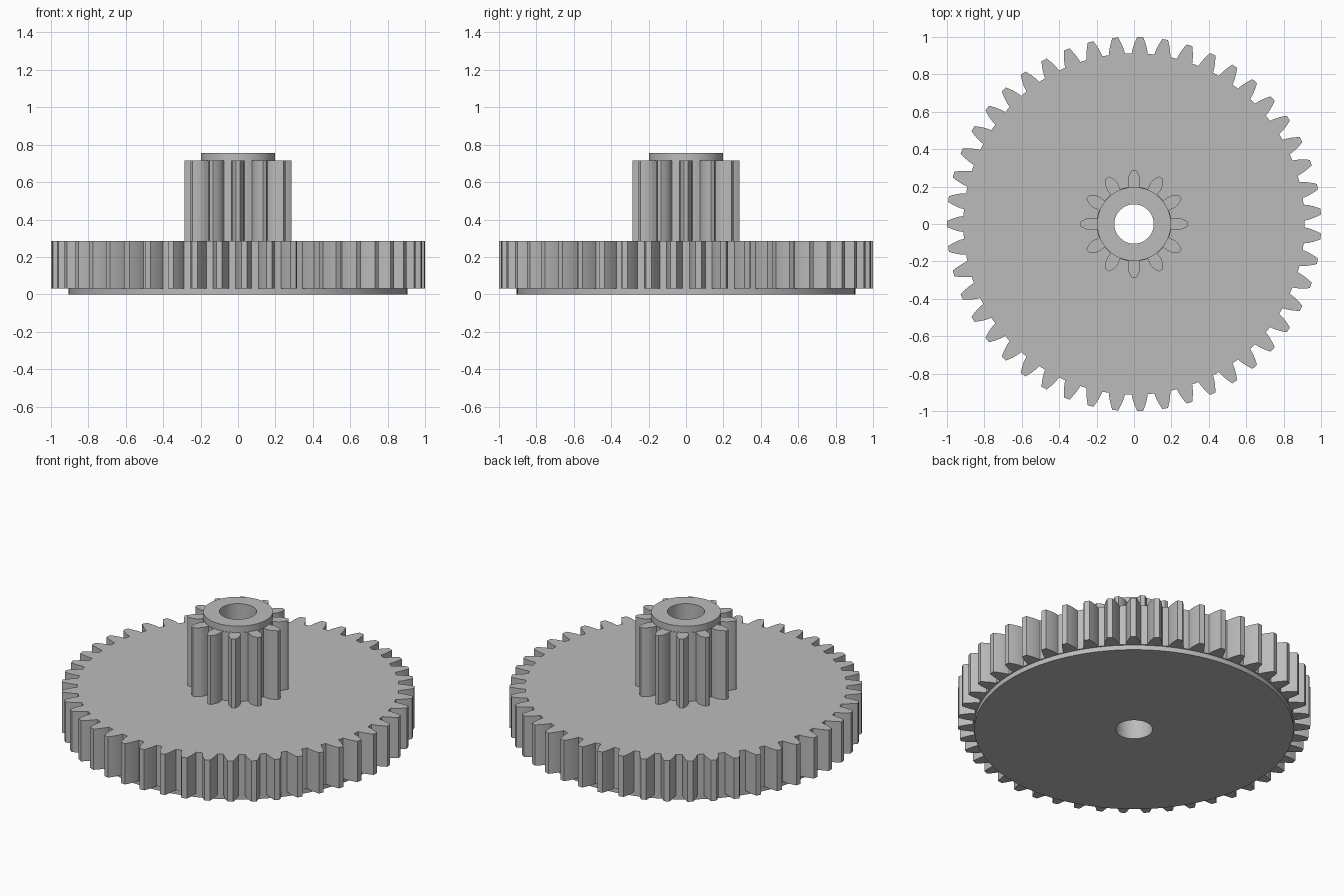
import bpy, bmesh
from math import pi, sin, cos, tan, acos, radians

cube = bpy.data.objects.get("Cube")
if cube:
    bpy.data.objects.remove(cube, do_unlink=True)

BORE = 0.105
MODULE = 0.0408

grey = bpy.data.materials.new("plain grey")
grey.use_nodes = True
colour = (0.5, 0.5, 0.5, 1)
grey.diffuse_color = colour
grey.node_tree.nodes["Principled BSDF"].inputs["Base Color"].default_value = colour


def involute(r, base):
    a = acos(min(1, base / r))
    return tan(a) - a


def gear_outline(teeth, root, tip, start):
    """Polar outline (radius, angle) of an involute gear."""
    pitch = MODULE * teeth / 2
    base = pitch * cos(radians(20))
    widest = pi / (2 * teeth) + involute(pitch, base)
    low = max(root, base)
    radii = [low + (tip - low) * i / 5 for i in range(6)]
    flank = [(r, widest - involute(r, base)) for r in radii]
    if root < base:
        flank.insert(0, (root, widest))
    step = 2 * pi / teeth
    points = []
    for t in range(teeth):
        mid = start + t * step
        points += [(r, mid - a) for r, a in flank]
        points += [(r, mid + a) for r, a in reversed(flank)]
        # extra points keep the valley floor round
        gap = step - 2 * flank[0][1]
        points += [(root, mid + flank[0][1] + gap * k / 3) for k in (1, 2)]
    return points


def circle_outline(radius, sides=128):
    return [(radius, 2 * pi * i / sides) for i in range(sides)]


def bored_part(name, outline, bottom, top):
    """Extrude an outline and leave the round bore open."""
    bm = bmesh.new()

    def loop(points, z):
        return [bm.verts.new((r * cos(a), r * sin(a), z)) for r, a in points]

    hole = [(BORE, a) for r, a in outline]
    loops = [loop(outline, bottom), loop(outline, top), loop(hole, top), loop(hole, bottom)]
    n = len(outline)
    for k in range(4):
        a, b = loops[k], loops[(k + 1) % 4]
        for i in range(n):
            j = (i + 1) % n
            bm.faces.new((a[i], a[j], b[j], b[i]))
    bmesh.ops.recalc_face_normals(bm, faces=bm.faces[:])
    mesh = bpy.data.meshes.new(name)
    bm.to_mesh(mesh)
    bm.free()
    mesh.materials.append(grey)
    obj = bpy.data.objects.new(name, mesh)
    bpy.context.collection.objects.link(obj)
    bpy.ops.object.select_all(action='DESELECT')
    obj.select_set(True)
    bpy.context.view_layer.objects.active = obj
    bpy.ops.object.shade_smooth_by_angle(angle=radians(20))


# Stack from the ground up
bored_part("lower_flange", circle_outline(0.905), 0, 0.03)
bored_part("large_gear", gear_outline(47, 0.912, 1.0, pi), 0.03, 0.285)
bored_part("pinion", gear_outline(12, 0.2, 0.287, 0), 0.285, 0.715)
bored_part("top_collar", circle_outline(0.197), 0.715, 0.755)
